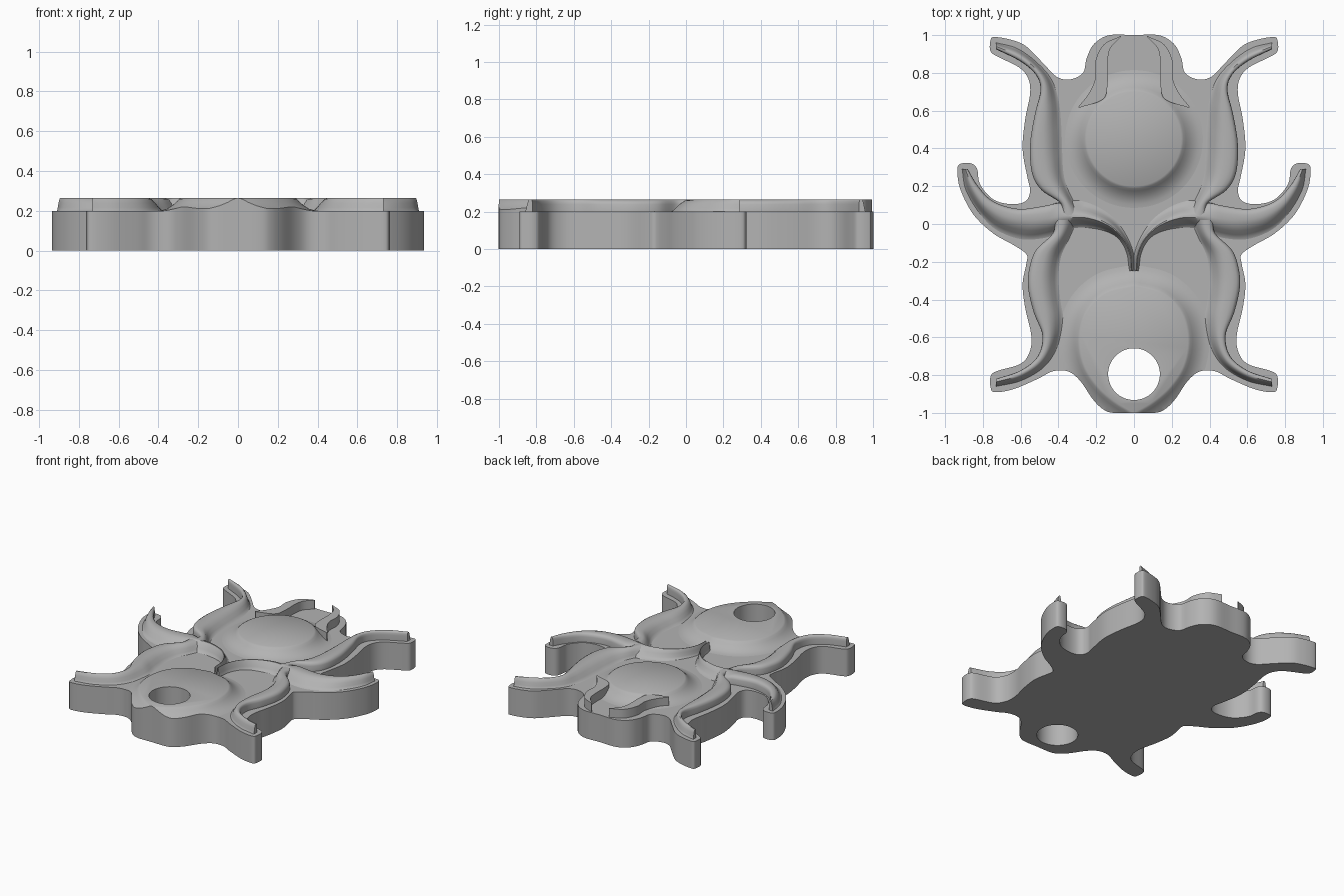
import bpy, bmesh, math
from mathutils import Vector

if "Cube" in bpy.data.objects:
    bpy.data.objects.remove(bpy.data.objects["Cube"], do_unlink=True)

FLOOR, CREST = 0.2, 0.265

grey = bpy.data.materials.new("plain_grey")
grey.use_nodes = True
grey.diffuse_color = (0.45, 0.45, 0.45, 1)
grey.node_tree.nodes["Principled BSDF"].inputs["Base Color"].default_value = grey.diffuse_color


def smooth(points, steps=6):
    """Catmull-Rom curve through points given in hundredths."""
    pts = [Vector(p) / 100 for p in points]
    pts = [2 * pts[0] - pts[1]] + pts + [2 * pts[-1] - pts[-2]]
    out = []
    for a, b, c, d in zip(pts, pts[1:], pts[2:], pts[3:]):
        for i in range(steps):
            t = i / steps
            out.append(0.5 * (2 * b + (c - a) * t + (2 * a - 5 * b + 4 * c - d) * t ** 2
                              + (3 * b - a - 3 * c + d) * t ** 3))
    return out + [pts[-2]]


def both_sides(half):
    """Close a half outline that starts and ends on the middle line."""
    return half + [Vector((-p.x, p.y)) for p in reversed(half[1:-1])]


def loft(name, rings, closed_rows=False):
    """Skin a run of closed rings and cap the two ends."""
    bm = bmesh.new()
    rows = [[bm.verts.new(p) for p in ring] for ring in rings]
    n = len(rows[0])
    for r, s in zip(rows, rows[1:]):
        for i in range(n):
            j = (i + 1) % n
            bm.faces.new((r[i], r[j], s[j], s[i]))
    bm.faces.new(rows[0])
    bm.faces.new(rows[-1])
    bmesh.ops.remove_doubles(bm, verts=bm.verts, dist=1e-5)
    bmesh.ops.recalc_face_normals(bm, faces=bm.faces)
    mesh = bpy.data.meshes.new(name)
    bm.to_mesh(mesh)
    bm.free()
    obj = bpy.data.objects.new(name, mesh)
    bpy.context.collection.objects.link(obj)
    mesh.materials.append(grey)
    return obj


def select(obj):
    bpy.ops.object.select_all(action='DESELECT')
    obj.select_set(True)
    bpy.context.view_layer.objects.active = obj


def finish(obj, angle=35):
    select(obj)
    bpy.ops.object.shade_smooth_by_angle(angle=math.radians(angle))


def carve(obj, cutter, operation):
    cutter.hide_render = True
    mod = obj.modifiers.new("carve", 'BOOLEAN')
    mod.object, mod.operation, mod.solver = cutter, operation, 'EXACT'
    select(obj)
    bpy.ops.object.modifier_apply(modifier=mod.name)


def prism(name, outline, low, high):
    return loft(name, [[(p.x, p.y, z) for p in outline] for z in (low, high)])


def circle(y, radius, count=64):
    return [Vector((radius * math.sin(k * math.tau / count),
                    y + radius * math.cos(k * math.tau / count))) for k in range(count)]


def mound(name, outline, flank):
    """Flat-topped mound whose hollow flank spreads along the outline normals."""
    n = len(outline)
    normals = []
    for i in range(n):
        d = outline[(i + 1) % n] - outline[i - 1]
        normals.append(Vector((-d.y, d.x)).normalized())
    rings = [[(*(p + m * w), z) for p, m in zip(outline, normals)] for w, z in flank]
    return loft(name, rings)


# Cross-sections from the steep edge to the soft edge: (fraction across, height)
WALLED = [(0, 0), (0, .6), (.04, .82), (.12, .95), (.25, 1), (.42, 1), (.58, .9),
          (.74, .6), (.86, .25), (.94, .06), (1, 0)]
ROUNDED = [(0, 0), (.08, .06), (.18, .25), (.28, .6), (.38, .88), (.46, 1), (.54, 1),
           (.68, .7), (.8, .35), (.9, .1), (1, 0)]
FLAT = [(0, 0), (0, 1), (1, 1), (1, 0)]


def ridge(name, steep, soft, section, end_section=None, turn=1):
    """Raised band between two edges, mirrored to the other side."""
    edge_a, edge_b = smooth(steep), smooth(soft)
    rings = []
    for k, (a, b) in enumerate(zip(edge_a, edge_b)):
        u = k / (len(edge_a) - 1)
        mix = max(0, min(1, (u - turn) * 6 + 0.5)) if end_section else 0
        ring = [(*a, FLOOR - .01)]
        for s, e in zip(section, end_section or section):
            t = s[0] + (e[0] - s[0]) * mix
            h = s[1] + (e[1] - s[1]) * mix
            ring.append((*a.lerp(b, t), FLOOR + h * (CREST - FLOOR)))
        rings.append(ring + [(*b, FLOOR - .01)])
    obj = loft(name, rings)
    obj.modifiers.new("mirror", 'MIRROR').use_mirror_merge = False
    finish(obj, 40)
    return obj


# Base plate with six legs, and a taller copy that trims the abdomen
half = smooth([
    (0, 100), (13, 100), (21, 95.5), (25, 88), (27, 80), (34, 76.5), (41, 78), (48, 85),
    (57, 94), (65, 97.5), (74, 99), (76, 97), (76, 91.5), (72, 88.5), (61, 83), (56, 77),
    (55, 69), (57.5, 56), (59, 40), (56.5, 25), (55, 17.5), (57.5, 12), (65, 10.5),
    (74.5, 13), (81.5, 21), (83, 29), (86, 32), (91.5, 32), (93.5, 29), (92, 18.5),
    (85, 5), (74.5, -5), (64, -11), (57, -16), (57, -21), (59, -32), (57.5, -45),
    (54.5, -58), (55, -67), (60, -74), (73, -78), (76, -81), (76, -86), (74, -89),
    (64, -87.5), (51, -82), (43, -78), (35, -78), (28.5, -83), (22, -92.5),
    (16.5, -98), (11, -100), (0, -100)], 5)
outline = both_sides(half)
plate = prism("base_plate", outline, 0, FLOOR)
trimmer = prism("trim_helper", outline, -1, 1)
hole = prism("hole_helper", circle(-.795, .137), -.5, .5)

# Abdomen: egg-shaped mound, trimmed to the plate edge
egg = both_sides(smooth([(0, -33), (15, -37), (25, -47), (28.5, -61), (26, -75),
                         (19, -86), (10, -94), (0, -100)]))
flank = [(0, CREST), (.012, .258), (.025, .244), (.045, .227), (.07, .211),
         (.095, .203), (.115, FLOOR), (.115, FLOOR - .01)]
abdomen = mound("abdomen", egg, flank)
carve(abdomen, trimmer, 'INTERSECT')

# Round hole through the plate and the abdomen
for part in (plate, abdomen):
    carve(part, hole, 'DIFFERENCE')
    finish(part)
for helper in (trimmer, hole):
    bpy.data.objects.remove(helper, do_unlink=True)

# Head: round mound
finish(mound("head", circle(.45, .25), flank))

# Back legs, running from the tip to the body
ridge("back_leg_ridge",
      [(73, 92.5), (60, 86), (52, 79), (49.5, 71), (52.5, 58), (55, 42), (54, 27),
       (49, 18), (39, 11), (38, 4)],
      [(73, 96), (62, 93), (52, 86), (44, 77), (40, 66), (38.5, 52), (38, 38),
       (37, 25), (33, 14), (27, 6)], WALLED)

# Middle legs, sweeping on to the point on the middle line
ridge("middle_leg_ridge",
      [(88, 29), (82.5, 20), (74.5, 12), (61.5, 8), (48, 9.5), (39, 11.5), (30, 12.5),
       (20, 9.5), (10, 2.5), (3, -8), (0, -17), (0, -25)],
      [(91, 29), (89, 18), (82, 6), (73, -3), (60, -8), (48, -7.5), (40, -5), (30, -2),
       (18, -3), (9, -7), (4, -15), (2.5, -25)], WALLED, ROUNDED, .5)

# Front legs
ridge("front_leg_ridge",
      [(73, -82), (60, -77.5), (51, -70), (48.5, -59), (53, -47), (56, -34), (55.5, -24),
       (52, -14), (43, -5), (42, 2)],
      [(73, -86), (60, -83), (48, -76), (41, -66), (37.5, -52), (39, -40), (40, -28),
       (38.5, -17), (34, -7), (30, 2)], WALLED)

# Jaws beside the head
ridge("jaw",
      [(7, 99.5), (16, 95), (20.5, 86), (20.5, 77), (24, 69), (29.5, 62)],
      [(7, 99), (12.5, 93), (14, 85), (14, 74), (16.5, 66), (29, 61.5)], FLAT)
